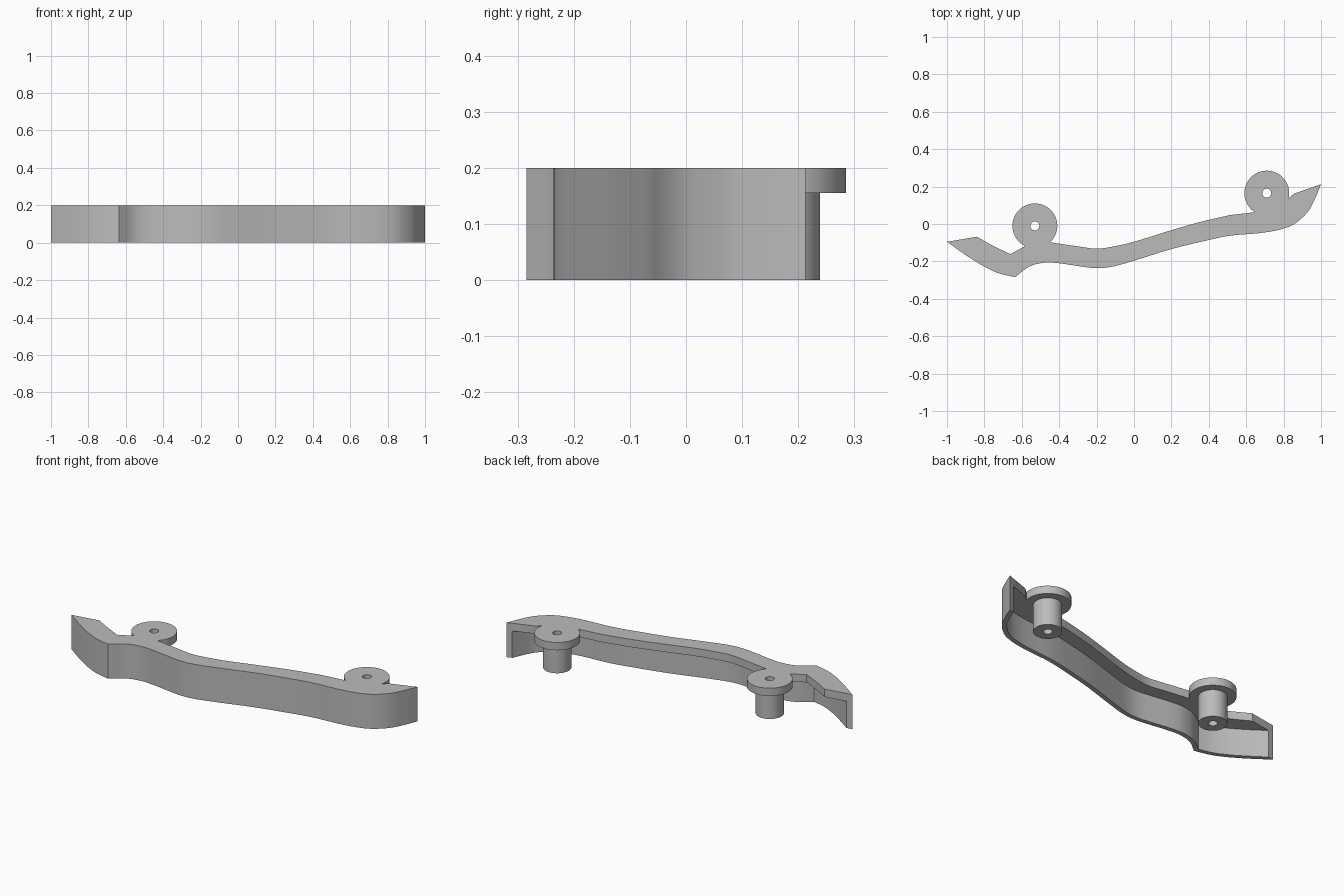
import bpy
from math import cos, sin, radians
from mathutils import Vector

cube = bpy.data.objects.get("Cube")
if cube:
    bpy.data.objects.remove(cube, do_unlink=True)

HEIGHT, PLATE, WALL = 0.2, 0.045, 0.025
DISC_R, BOSS_R, HOLE_R = 0.12, 0.074, 0.024
MOUNTS = {"right": (-0.53, -0.01), "left": (0.71, 0.165)}

grey = bpy.data.materials.new("plain grey")
grey.use_nodes = True
grey.diffuse_color = (0.5, 0.5, 0.5, 1)
grey.node_tree.nodes["Principled BSDF"].inputs["Base Color"].default_value = (0.5, 0.5, 0.5, 1)


def smooth(points, steps=5):
    """Smooth curve passing through all the points."""
    p = [Vector(q) for q in points]
    p = [2 * p[0] - p[1]] + p + [2 * p[-1] - p[-2]]
    out = []
    for a, b, c, d in zip(p, p[1:], p[2:], p[3:]):
        for i in range(steps):
            t = i / steps
            out.append(0.5 * (2 * b + (c - a) * t + (2 * a - 5 * b + 4 * c - d) * t ** 2
                              + (3 * b - a - 3 * c + d) * t ** 3))
    return out + [p[-2]]


def arc(centre, radius, start=0, end=360, n=48):
    full = end - start == 360
    count = n if full else n + 1
    angles = [radians(start + (end - start) * i / n) for i in range(count)]
    return [Vector((centre[0] + radius * cos(a), centre[1] + radius * sin(a))) for a in angles]


def inner_offset(line, thickness, first_cut, last_cut):
    """Parallel line on the left side, with mitred corners and slanted ends."""
    normals = [Vector((-(b - a).y, (b - a).x)).normalized() for a, b in zip(line, line[1:])]
    out = []
    for i, p in enumerate(line):
        n0, n1 = normals[max(i - 1, 0)], normals[min(i, len(normals) - 1)]
        m = n0 + n1
        if i == 0:
            m = first_cut
        elif i == len(line) - 1:
            m = last_cut
        out.append(p + m * (thickness / m.dot(n1)))
    return out


def slab(name, loops, z0, z1):
    """Flat outline with holes, extruded between two heights."""
    curve = bpy.data.curves.new(name, "CURVE")
    curve.dimensions = "2D"
    curve.fill_mode = "BOTH"
    curve.extrude = (z1 - z0) / 2
    for loop in loops:
        spline = curve.splines.new("POLY")
        spline.points.add(len(loop) - 1)
        for point, q in zip(spline.points, loop):
            point.co = (q[0], q[1], 0, 1)
        spline.use_cyclic_u = True
    obj = bpy.data.objects.new(name, curve)
    bpy.context.collection.objects.link(obj)
    obj.location.z = (z0 + z1) / 2
    bpy.ops.object.select_all(action="DESELECT")
    obj.select_set(True)
    bpy.context.view_layer.objects.active = obj
    bpy.ops.object.convert(target="MESH")
    obj = bpy.context.object
    obj.data.materials.clear()
    obj.data.materials.append(grey)
    bpy.ops.object.mode_set(mode="EDIT")
    bpy.ops.mesh.select_all(action="SELECT")
    bpy.ops.mesh.remove_doubles(threshold=0.0001)
    bpy.ops.mesh.normals_make_consistent(inside=False)
    bpy.ops.object.mode_set(mode="OBJECT")
    bpy.ops.object.shade_smooth_by_angle(angle=radians(25))
    return obj


# Front edge: short end sweep, sharp corner, long wavy sweep
front = smooth([(-1, -.095), (-.9, -.166), (-.8, -.228), (-.72, -.264), (-.635, -.284)])[:-1]
front += smooth([(-.635, -.284), (-.56, -.228), (-.48, -.207), (-.4, -.21), (-.29, -.226),
                 (-.2, -.236), (-.115, -.228), (0, -.196), (.19, -.137), (.35, -.097),
                 (.51, -.063), (.67, -.049), (.78, -.03), (.86, .002), (.93, .066),
                 (.97, .14), (1, .213)])

# Back edge between the two mounting discs, and the angled tips
left_tip = Vector((.855, .162))
right_tip = Vector((-.84, -.068))
back = smooth([(.51, .047), (.35, .01), (.19, -.036), (0, -.095), (-.115, -.121),
               (-.2, -.132), (-.29, -.121), (-.4, -.105)])
right_back = smooth([(-.66, -.161), (-.75, -.118), right_tip])

# Top plate with the discs in its outline
outline = (front + [left_tip] + arc(MOUNTS["left"], DISC_R, -14, 238) + back
           + arc(MOUNTS["right"], DISC_R, -47, 244) + right_back)
holes = [arc(c, HOLE_R, n=24) for c in MOUNTS.values()]
slab("top_plate", [outline] + holes, HEIGHT - PLATE, HEIGHT)

# Thin front wall below the plate
inner = inner_offset(front, WALL, (right_tip - front[0]).normalized(),
                     (left_tip - front[-1]).normalized())
slab("front_wall", [front + inner[::-1]], 0, HEIGHT - PLATE)

# Hollow mounting posts
for side, centre in MOUNTS.items():
    slab(side + "_mounting_post", [arc(centre, BOSS_R), arc(centre, HOLE_R, n=24)],
         0, HEIGHT - PLATE)
